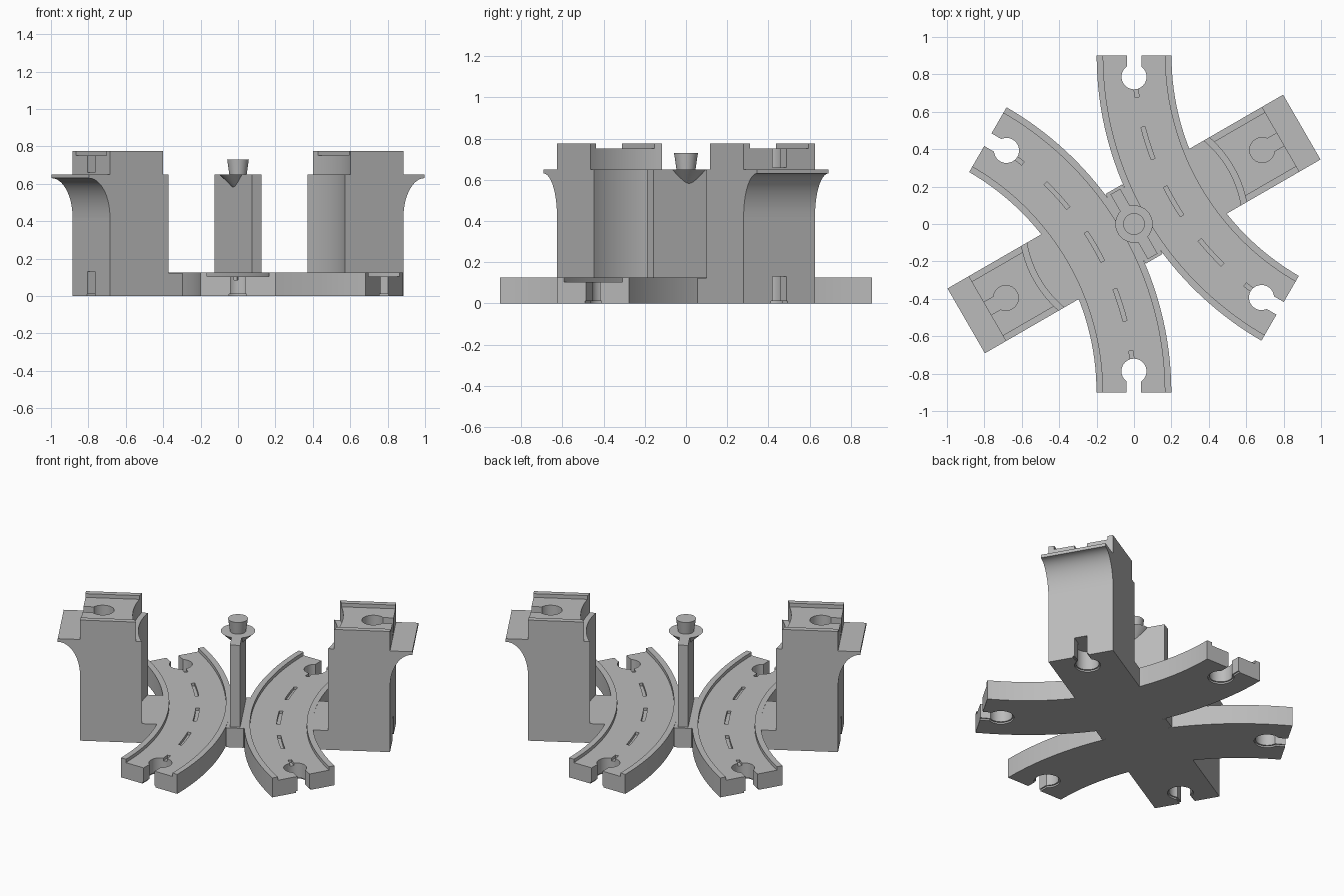
import bpy, bmesh
from math import sin, cos, asin, pi, radians
from mathutils import Matrix, Vector

old = bpy.data.objects.get("Cube")
if old:
    bpy.data.objects.remove(old, do_unlink=True)

grey = bpy.data.materials.new("plain_grey")
grey.use_nodes = True
grey.diffuse_color = (0.5, 0.5, 0.5, 1)
grey.node_tree.nodes["Principled BSDF"].inputs["Base Color"].default_value = grey.diffuse_color

# Main dimensions
TILT = radians(30)
HALF = 0.2            # half width of road and tower
LIP = 0.165           # half width of the recessed road
ROAD_H, GROOVE_Z = 0.125, 0.103
END = 0.906           # outer face of the tower
ARC_X, ARC_R = 1.804, 1.562
SOCKET = 0.115        # distance of the socket centre from the end
SHOULDER, TOP = 0.65, 0.775


def finish(name, bm):
    bmesh.ops.recalc_face_normals(bm, faces=bm.faces)
    mesh = bpy.data.meshes.new(name)
    bm.to_mesh(mesh)
    bm.free()
    mesh.materials.append(grey)
    ob = bpy.data.objects.new(name, mesh)
    bpy.context.collection.objects.link(ob)
    return ob


def prism(name, outline, z0, z1, matrix=Matrix()):
    bm = bmesh.new()
    base = bm.faces.new([bm.verts.new((x, y, z0)) for x, y in outline])
    top = bmesh.ops.extrude_face_region(bm, geom=[base])["geom"]
    verts = [v for v in top if isinstance(v, bmesh.types.BMVert)]
    bmesh.ops.translate(bm, verts=verts, vec=(0, 0, z1 - z0))
    bm.transform(matrix)
    return finish(name, bm)


def turned(name, r0, r1, z0, z1):
    bm = bmesh.new()
    bmesh.ops.create_cone(bm, cap_ends=True, segments=48, radius1=r0, radius2=r1,
                          depth=z1 - z0, matrix=Matrix.Translation((0, 0, (z0 + z1) / 2)))
    return finish(name, bm)


def arc(cx, r, a0, a1, n):
    return [(cx + r * cos(a0 + (a1 - a0) * i / n), r * sin(a0 + (a1 - a0) * i / n))
            for i in range(n + 1)]


def band(half, a0, a1, n):
    a0, a1 = radians(a0), radians(a1)
    return arc(ARC_X, ARC_R - half, a0, a1, n) + arc(ARC_X, ARC_R + half, a1, a0, n)


def box(x0, x1, half):
    return [(x0, -half), (x1, -half), (x1, half), (x0, half)]


def keyhole(r, w):
    a = asin(w / r)
    reach = SOCKET + 0.03
    return arc(0, r, a, 2 * pi - a, 32) + [(reach, -w), (reach, w)]


def cut(ob, cutters):
    bpy.context.view_layer.objects.active = ob
    for c in cutters:
        mod = ob.modifiers.new("cut", "BOOLEAN")
        mod.operation, mod.solver, mod.object = "DIFFERENCE", "EXACT", c
        bpy.ops.object.modifier_apply(modifier=mod.name)
        bpy.data.objects.remove(c, do_unlink=True)


def socket(matrix, z0, z1, flare=True):
    cutters = [prism("socket_cutter", keyhole(0.067, 0.039), z0, z1, matrix)]
    if flare:
        cutters.append(prism("flare_cutter", keyhole(0.076, 0.047), z0, 0.01, matrix))
    return cutters


def place(ob, angle):
    ob.rotation_euler.z = angle
    bpy.ops.object.select_all(action="DESELECT")
    ob.select_set(True)
    bpy.context.view_layer.objects.active = ob
    bpy.ops.object.shade_smooth_by_angle(angle=radians(25))


# Curved road: recessed lane, dashes and a socket at each end
road = prism("curved_road", band(HALF, 150, 210, 32), 0, ROAD_H)
cutters = [prism("lane_cutter", band(LIP, 149, 211, 34), GROOVE_Z, 0.2)]
for k in range(-2, 3):
    mid = 180 + 12.5 * k
    cutters.append(prism("dash_cutter", band(0.011, mid - 3.3, mid + 3.3, 4), 0.085, 0.2))
for deg, sign in ((150, -1), (210, 1)):
    a = radians(deg)
    heading = a + sign * pi / 2
    spot = Vector((ARC_X + ARC_R * cos(a), ARC_R * sin(a), 0))
    spot -= SOCKET * Vector((cos(heading), sin(heading), 0))
    cutters += socket(Matrix.Translation(spot) @ Matrix.Rotation(heading, 4, "Z"), -0.05, 0.3)
cut(road, cutters)

# Tower: hollowed inner face, stepped top with a short road, flared outer ledge
at_end = Matrix.Translation((END - SOCKET, 0, 0))


def tower_outline(r):
    a = asin(HALF / r)
    return arc(0, r, a, -a, 20) + [(END, -HALF), (END, HALF)]


column = prism("tower_column", tower_outline(0.58), 0, SHOULDER)
cut(column, socket(at_end, -0.05, 0.13))
cap = prism("tower_cap", tower_outline(0.613), SHOULDER, TOP)
cut(cap, [prism("lane_cutter", box(0.4, 1.1, LIP), TOP - 0.024, 0.9)]
    + socket(at_end, SHOULDER + 0.01, 0.9, False))
foot = prism("tower_foot", box(0.43, 0.62, HALF), 0, ROAD_H - 0.001)
curve = [(1.036 - 0.13 * cos(t * pi / 32), 0.42 + 0.21 * sin(t * pi / 32)) for t in range(17)]
ledge = prism("tower_ledge", curve + [(1.036, SHOULDER), (0.88, SHOULDER), (0.88, 0.42)],
              -HALF, HALF, Matrix.Rotation(pi / 2, 4, "X"))

# Both halves of the model
for part in (road, column, cap, foot, ledge):
    twin = part.copy()
    bpy.context.collection.objects.link(twin)
    twin.name = "opposite_" + part.name
    place(part, TILT)
    place(twin, TILT + pi)

# Central post with pivot
for ob in (prism("post_base", box(-0.052, 0.052, 0.215), 0, ROAD_H - 0.001),
           prism("post_wall", box(-0.03, 0.03, HALF), 0.05, SHOULDER),
           turned("pivot_disc", 0.002, 0.1, 0.555, SHOULDER),
           turned("pivot_peg", 0.046, 0.058, SHOULDER - 0.002, 0.73)):
    place(ob, TILT)
